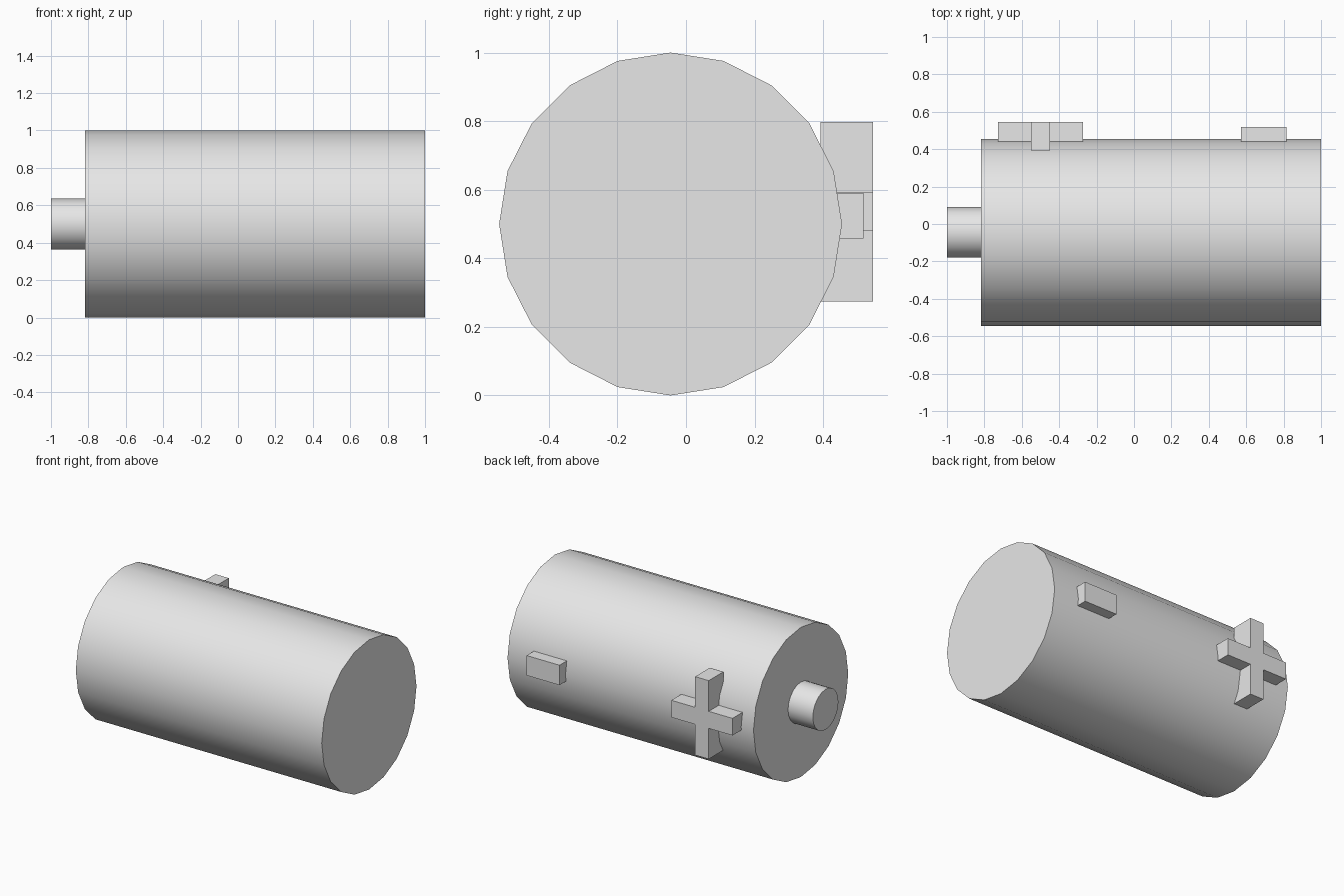
import bpy
import bmesh
import math
from mathutils import Matrix, Vector

default = bpy.data.objects.get("Cube")
if default:
    bpy.data.objects.remove(default, do_unlink=True)

# Single plain grey for every part
grey = bpy.data.materials.new("light grey")
grey.use_nodes = True
colour = (0.8, 0.8, 0.8, 1.0)
grey.diffuse_color = colour
grey.node_tree.nodes["Principled BSDF"].inputs["Base Color"].default_value = colour

AXIS_Y, AXIS_Z = -0.045, 0.5


def add_object(name, bm):
    bmesh.ops.recalc_face_normals(bm, faces=bm.faces)
    mesh = bpy.data.meshes.new(name)
    bm.to_mesh(mesh)
    bm.free()
    mesh.materials.append(grey)
    obj = bpy.data.objects.new(name, mesh)
    bpy.context.collection.objects.link(obj)
    return obj


def barrel(name, x0, x1, radius):
    """Smooth-sided cylinder lying along x, with flat ends."""
    bm = bmesh.new()
    place = Matrix.Translation(((x0 + x1) / 2, AXIS_Y, AXIS_Z)) @ Matrix.Rotation(math.pi / 2, 4, "Y")
    bmesh.ops.create_cone(bm, cap_ends=True, segments=20, radius1=radius,
                          radius2=radius, depth=x1 - x0, matrix=place)
    obj = add_object(name, bm)
    bpy.ops.object.select_all(action="DESELECT")
    obj.select_set(True)
    bpy.context.view_layer.objects.active = obj
    bpy.ops.object.shade_smooth_by_angle(angle=math.radians(30))


def raised_sign(name, outline, y0, y1):
    """Flat outline in x and z, extruded towards the back."""
    bm = bmesh.new()
    face = bm.faces.new([bm.verts.new((x, y0, z)) for x, z in outline])
    out = bmesh.ops.extrude_face_region(bm, geom=[face])
    moved = [v for v in out["geom"] if isinstance(v, bmesh.types.BMVert)]
    bmesh.ops.translate(bm, verts=moved, vec=Vector((0, y1 - y0, 0)))
    add_object(name, bm)


# Battery body and its end contact
barrel("body", -0.817, 1.0, 0.5)
barrel("end_contact", -1.0, -0.817, 0.135)

# Plus sign: one arm corner pattern repeated through the four quadrants
cx, cz = -0.5, 0.536
arm_x, arm_z, half_x, half_z = 0.226, 0.262, 0.05, 0.057
plus = []
for sx, sz in ((1, 1), (-1, 1), (-1, -1), (1, -1)):
    corner = [(arm_x, half_z), (half_x, half_z), (half_x, arm_z)]
    if sx * sz < 0:
        corner.reverse()
    plus += [(cx + sx * x, cz + sz * z) for x, z in corner]
raised_sign("plus_sign", plus, 0.392, 0.546)

# Minus sign
minus = [(0.572, 0.457), (0.815, 0.457), (0.815, 0.59), (0.572, 0.59)]
raised_sign("minus_sign", minus, 0.392, 0.518)
